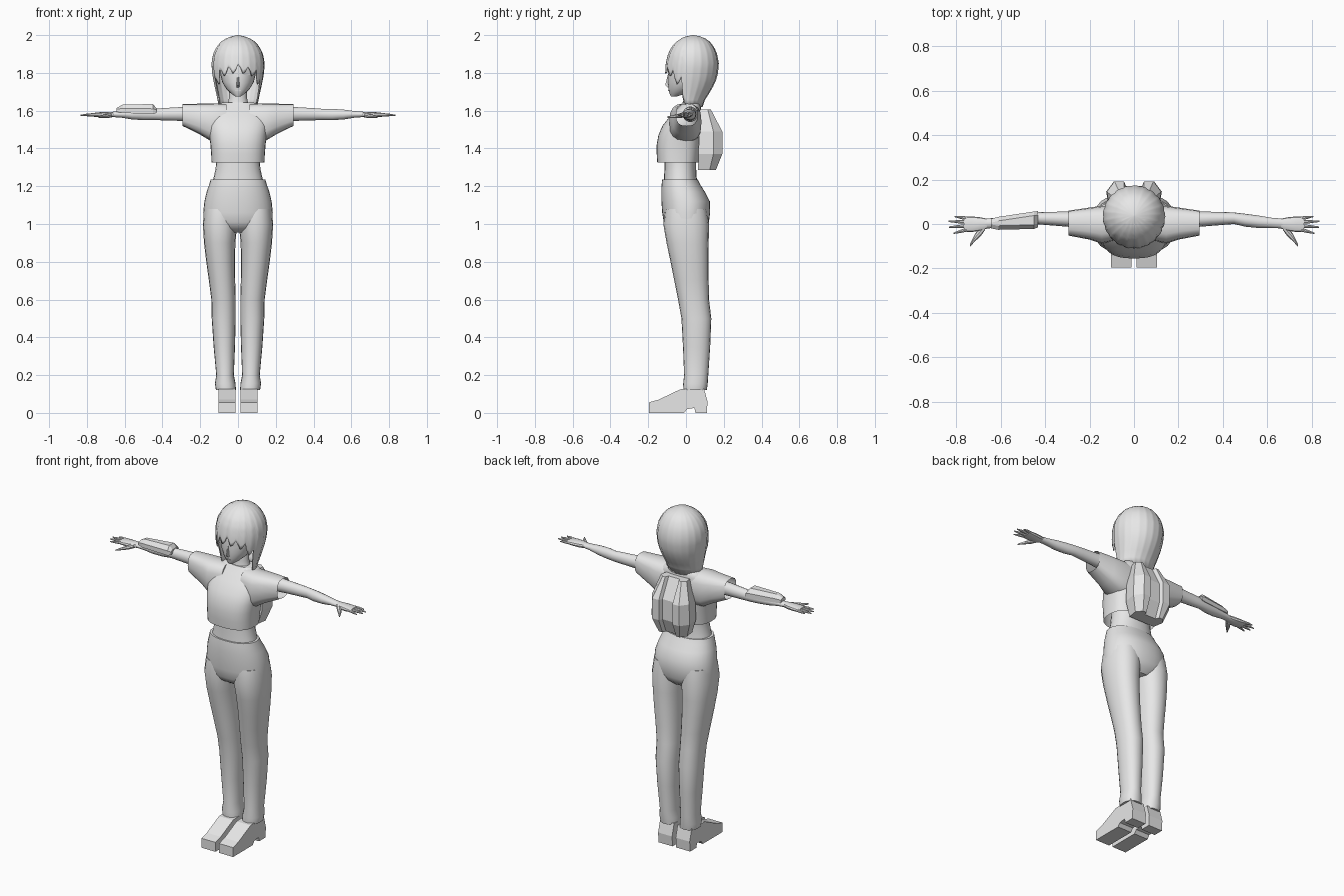
import bpy, bmesh, math
from mathutils import Vector

grey = bpy.data.materials.new("light_grey")
grey.diffuse_color = (0.8, 0.8, 0.8, 1)


def finish(name, bm, angle=35):
    bmesh.ops.recalc_face_normals(bm, faces=bm.faces)
    me = bpy.data.meshes.new(name)
    bm.to_mesh(me)
    bm.free()
    me.materials.append(grey)
    ob = bpy.data.objects.new(name, me)
    bpy.context.collection.objects.link(ob)
    bpy.ops.object.select_all(action='DESELECT')
    ob.select_set(True)
    bpy.context.view_layer.objects.active = ob
    if angle:
        bpy.ops.object.shade_smooth_by_angle(angle=math.radians(angle))
    return ob


def loft(name, rings, caps=(True, True), side=1, angle=35):
    """Skin a stack of closed rings; side=-1 mirrors across x."""
    bm = bmesh.new()
    rows = [[bm.verts.new((p[0] * side, p[1], p[2])) for p in r] for r in rings]
    n = len(rows[0])
    for a, b in zip(rows, rows[1:]):
        for i in range(n):
            bm.faces.new((a[i], a[(i + 1) % n], b[(i + 1) % n], b[i]))
    if caps[0]:
        bm.faces.new(rows[0])
    if caps[1]:
        bm.faces.new(rows[-1])
    return finish(name, bm, angle)


def oval(a0, a1, b0, b1, n, e):
    """Superellipse filling the box a0..a1, b0..b1."""
    out = []
    for i in range(n):
        t = 2 * math.pi * i / n
        c, s = math.cos(t), math.sin(t)
        u = math.copysign(abs(c) ** (2 / e), c)
        v = math.copysign(abs(s) ** (2 / e), s)
        out.append(((a0 + a1) / 2 + u * (a1 - a0) / 2, (b0 + b1) / 2 + v * (b1 - b0) / 2))
    return out


def zring(z, x0, x1, y0, y1, n=24, e=2.0):
    return [(a, b, z) for a, b in oval(x0, x1, y0, y1, n, e)]


def xring(x, y0, y1, z0, z1, n=12, e=2.0):
    return [(x, a, b) for a, b in oval(y0, y1, z0, z1, n, e)]


def column(name, rows, n=24, e=2.0, caps=(True, True)):
    """Centred part from rows of (z, half width, front y, back y)."""
    return loft(name, [zring(z, -w, w, f, b, n, e) for z, w, f, b in rows], caps)


# Head and neck
column("head", [(1.675, .014, -.08, -.05), (1.69, .036, -.087, 0), (1.715, .062, -.093, .05),
                (1.75, .083, -.096, .085), (1.80, .095, -.096, .11), (1.86, .10, -.088, .12),
                (1.92, .085, -.06, .11), (1.96, .05, -.02, .08)])
column("neck", [(1.59, .07, -.03, .075), (1.635, .055, -.018, .07),
                (1.67, .047, -.012, .066), (1.73, .047, -.012, .066)], 16)
loft("nose", [zring(1.722, -.009, .009, -.096, -.08, 6), zring(1.735, -.008, .008, -.112, -.08, 6),
              zring(1.79, -.004, .004, -.097, -.085, 6)])

# Eyes and mouth as thin plates
for side, tag in ((1, "left"), (-1, "right")):
    bm = bmesh.new()
    vs = []
    for x, z in oval(.022, .072, 1.787, 1.818, 14, 2.2):
        y = .007 - .1045 * math.sqrt(1 - (x / .096) ** 2)
        vs.append(bm.verts.new((x * side, y, z)))
    bm.faces.new(vs)
    finish(tag + "_eye", bm)
loft("mouth", [[(x, y, z) for x, z in oval(-.016, .016, 1.703, 1.708, 8, 2)] for y in (-.085, -.094)])

# Hair: grooved cap with jagged fringe, side locks and long back
PROFILE = [(2.0, .004, .033, .041), (1.99, .05, -.012, .09), (1.97, .085, -.045, .122),
           (1.94, .113, -.075, .147), (1.90, .133, -.096, .165), (1.85, .141, -.108, .174),
           (1.80, .138, -.113, .17), (1.75, .129, -.108, .156), (1.70, .118, -.095, .128),
           (1.65, .107, -.08, .096), (1.60, .10, -.07, .082)]


def hair_size(z):
    for a, b in zip(PROFILE, PROFILE[1:]):
        if b[0] <= z <= a[0]:
            k = (a[0] - z) / (a[0] - b[0])
            return [a[j] + (b[j] - a[j]) * k for j in (1, 2, 3)]
    return PROFILE[-1][1:]


N, M = 64, 16
rings = [[] for _ in range(M)]
for i in range(N):
    th = 2 * math.pi * i / N
    from_front = abs(math.degrees(math.atan2(math.sin(th), math.cos(th))))
    jag = (.03, .015, -.012, .0)[i % 4]
    if from_front < 48:
        low = 1.815 + jag - .0006 * from_front
    elif from_front < 72:
        low = 1.75 + jag
    elif from_front < 84:
        low = 1.66 + jag
    else:
        low = 1.62
    groove = 1 - .022 * (i % 3 == 0)
    for j in range(M):
        z = 2 - (2 - low) * (j / (M - 1)) ** 1.5
        w, f, b = hair_size(z)
        g = groove if j > 1 else 1
        rings[j].append((math.sin(th) * w * g, (f + b) / 2 - math.cos(th) * (b - f) / 2 * g, z))
hair = loft("hair", rings, (True, False), 1, 45)
thick = hair.modifiers.new("thickness", 'SOLIDIFY')
thick.thickness = .006

# Cropped top, open at the hem
column("shirt_body", [(1.325, .14, -.152, .066), (1.37, .142, -.155, .072), (1.42, .146, -.155, .078),
                      (1.47, .152, -.146, .082), (1.52, .158, -.125, .084), (1.57, .16, -.085, .083),
                      (1.61, .14, -.048, .08), (1.634, .11, -.026, .076), (1.642, .085, -.02, .072)],
       32, 2.6, (False, True))
# Bare midriff
column("waist", [(1.22, .135, -.118, .06), (1.25, .128, -.116, .056), (1.29, .119, -.114, .054),
                 (1.33, .115, -.113, .054), (1.38, .115, -.11, .055)], 24, 2.2)
# Trouser seat
column("trouser_seat", [(.955, .075, -.06, .08), (.98, .15, -.10, .108), (1.01, .183, -.118, .121),
                        (1.06, .184, -.126, .128), (1.12, .178, -.13, .126), (1.17, .166, -.131, .10),
                        (1.21, .152, -.129, .075), (1.235, .145, -.126, .062)], 32, 2.2)

LEG = [(1.08, .0, .178, -.11, .11), (1.0, .004, .186, -.12, .122), (.9, .014, .18, -.103, .12),
       (.8, .016, .168, -.082, .12), (.7, .015, .154, -.062, .12), (.6, .012, .141, -.042, .122),
       (.5, .012, .139, -.024, .134), (.35, .016, .129, -.016, .128), (.2, .022, .115, -.01, .118),
       (.155, .013, .122, -.015, .115), (.12, .011, .117, -.014, .11)]
SHOE = [(-.195, 0), (-.195, .056), (-.145, .07), (-.03, .125), (.095, .13), (.114, .06), (.11, 0),
        (.05, 0), (.045, .026), (.005, .02), (-.01, 0)]
ARM = [(.24, -.018, .062, 1.54, 1.622), (.3, -.012, .056, 1.545, 1.62), (.4, -.004, .054, 1.548, 1.614),
       (.45, 0, .052, 1.55, 1.61), (.5, -.012, .046, 1.549, 1.61), (.56, -.018, .038, 1.553, 1.606),
       (.62, -.018, .028, 1.563, 1.598), (.67, -.02, .024, 1.566, 1.594)]
HAND = [(.66, -.02, .024, 1.566, 1.594), (.69, -.03, .03, 1.562, 1.594), (.73, -.036, .034, 1.564, 1.592),
        (.765, -.034, .034, 1.568, 1.588)]
FINGERS = [("index", -.025, .812, -.042), ("middle", -.009, .832, -.014),
           ("ring", .009, .834, .012), ("little", .025, .806, .034)]

for side, tag in ((1, "left"), (-1, "right")):
    # Sleeves, open at the cuff
    loft(tag + "_sleeve", [xring(x, a, b, c, d, 16, 2.8) for x, a, b, c, d in
         [(.06, -.07, .08, 1.43, 1.638), (.145, -.088, .082, 1.44, 1.638),
          (.2, -.07, .074, 1.473, 1.637), (.295, -.052, .06, 1.52, 1.635)]], (True, False), side)
    # Trouser legs and block-heeled shoes
    loft(tag + "_leg", [zring(z, a, b, f, k, 20, 2.2) for z, a, b, f, k in LEG], side=side)
    loft(tag + "_shoe", [[(x, y, z) for y, z in SHOE] for x in (.012, .104)], side=side, angle=0)
    # Arms, hands and fingers
    loft(tag + "_arm", [xring(*r, 14) for r in ARM], side=side)
    loft(tag + "_hand", [xring(*r, 12, 2.5) for r in HAND], side=side)
    for fname, y0, x1, y1 in FINGERS:
        ym, xm = (y0 + y1) / 2, (.75 + x1) / 2
        loft(f"{tag}_{fname}_finger",
             [xring(.75, y0 - .009, y0 + .009, 1.569, 1.587, 8),
              xring(xm, ym - .007, ym + .007, 1.57, 1.586, 8),
              xring(x1, y1 - .003, y1 + .003, 1.573, 1.579, 8)], side=side)
    loft(tag + "_thumb", [xring(.67, -.028, .0, 1.565, 1.59, 8), xring(.69, -.055, -.01, 1.56, 1.585, 8),
                          xring(.715, -.078, -.045, 1.56, 1.578, 8),
                          xring(.737, -.102, -.09, 1.562, 1.57, 8)], side=side)

# Forearm device: faceted shell on one arm
loft("forearm_device", [[(x, a, lo), (x, a, mid), (x, a + .018, hi), (x, b - .018, hi), (x, b, mid), (x, b, lo)]
     for x, a, b, lo, mid, hi in [(-.642, -.02, .024, 1.593, 1.608, 1.615),
                                  (-.61, -.026, .032, 1.588, 1.612, 1.632),
                                  (-.45, -.022, .056, 1.582, 1.61, 1.635),
                                  (-.432, -.015, .058, 1.588, 1.605, 1.613)]], angle=0)

# Backpack: chamfered block with a channel down the back
pack = []
for z, w, y0, ym, y1 in [(1.605, .085, .075, .115, .132), (1.49, .122, .07, .145, .192),
                         (1.37, .125, .066, .145, .192), (1.285, .095, .064, .125, .158)]:
    half = [(w * .9, y0), (w, ym), (w * .72, y1), (.045, y1), (.036, y1 - .022)]
    pack.append([(x, y, z) for x, y in half] + [(-x, y, z) for x, y in reversed(half)])
loft("backpack", pack, angle=0)
